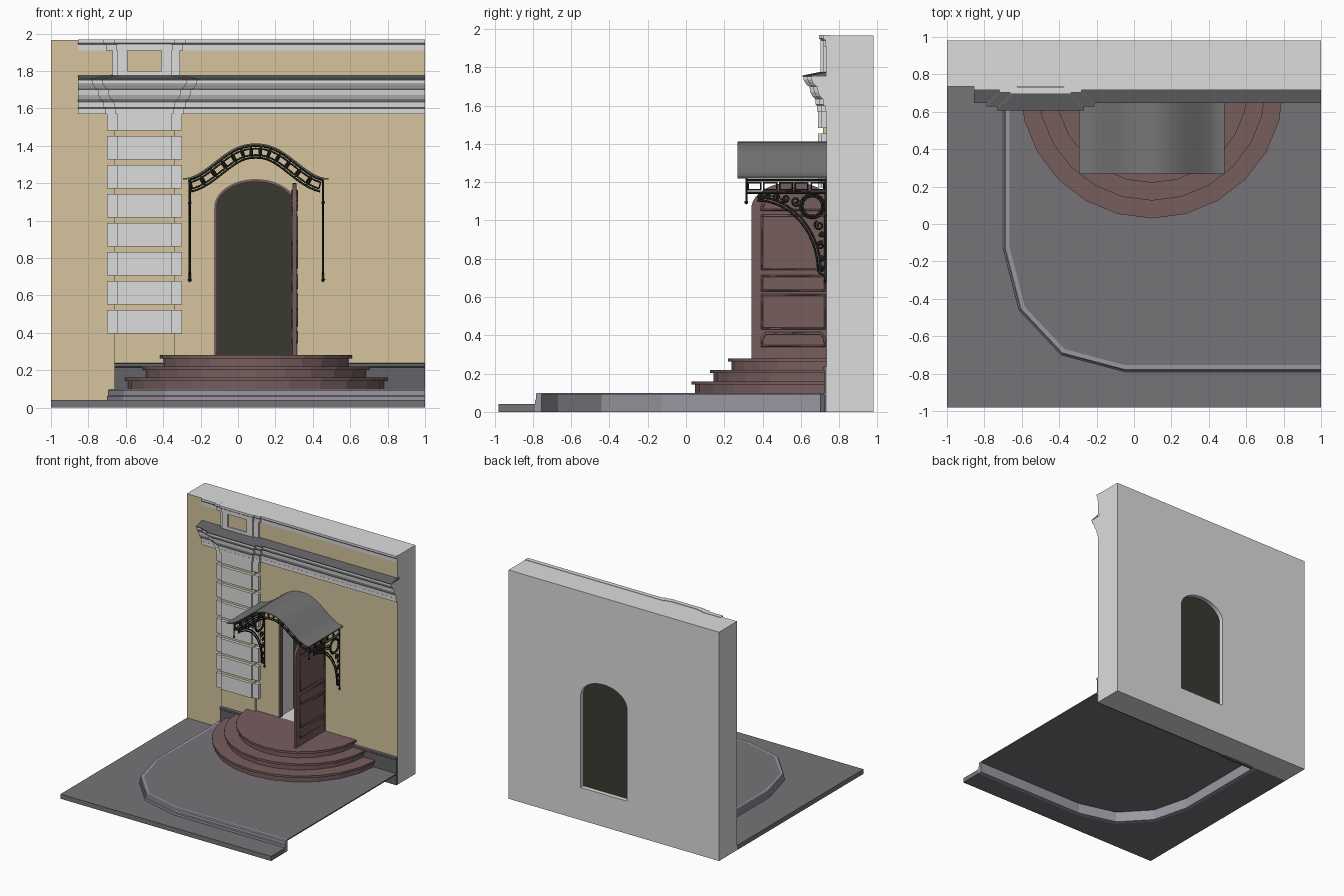
import bpy, bmesh, math
from mathutils import Vector

if "Cube" in bpy.data.objects:
    bpy.data.objects.remove(bpy.data.objects["Cube"])

def mat(name, r, g, b):
    m = bpy.data.materials.new(name)
    m.diffuse_color = (r, g, b, 1)
    m.use_nodes = True
    m.node_tree.nodes["Principled BSDF"].inputs["Base Color"].default_value = m.diffuse_color
    return m

LIGHT = mat("light_plaster", .72, .72, .72)
TAN = mat("tan_plaster", .66, .55, .34)
PAVE = mat("paving_grey", .18, .174, .184)
CURB = mat("curb_stone", .33, .31, .36)
BROWN = mat("red_brown", .185, .11, .11)
IRON = mat("black_iron", .022, .024, .018)
DARK = mat("dark_opening", .042, .042, .03)
METAL = mat("roof_metal", .18, .18, .185)
PLINTH = mat("plinth_grey", .125, .125, .135)
YW = .735          # front plane of the wall
CX = .095          # centre of the doorway

def finish(name, bm, m):
    bmesh.ops.recalc_face_normals(bm, faces=bm.faces)
    me = bpy.data.meshes.new(name)
    bm.to_mesh(me)
    bm.free()
    me.materials.append(m)
    ob = bpy.data.objects.new(name, me)
    bpy.context.collection.objects.link(ob)
    return ob

def prism(name, pts, axis, lo, hi, m):
    """Extrude a flat outline along one axis."""
    place = {'x': lambda p, c: (c, p[0], p[1]), 'y': lambda p, c: (p[0], c, p[1]),
             'z': lambda p, c: (p[0], p[1], c)}[axis]
    bm = bmesh.new()
    a = [bm.verts.new(place(p, lo)) for p in pts]
    b = [bm.verts.new(place(p, hi)) for p in pts]
    bm.faces.new(a)
    bm.faces.new(b[::-1])
    for i in range(len(pts)):
        j = (i + 1) % len(pts)
        bm.faces.new((a[i], a[j], b[j], b[i]))
    return finish(name, bm, m)

def box(name, x0, x1, y0, y1, z0, z1, m):
    return prism(name, [(x0, y0), (x1, y0), (x1, y1), (x0, y1)], 'z', z0, z1, m)

def sweep(name, path, profile, m):
    """Mitred sweep of a closed (outward, z) profile along a plan path."""
    P = [Vector(p) for p in path]
    bm = bmesh.new()
    rings = []
    for i, p in enumerate(P):
        d0 = (p - P[i - 1]).normalized() if i else (P[1] - p).normalized()
        d1 = (P[i + 1] - p).normalized() if i < len(P) - 1 else d0
        n0, n1 = Vector((d0.y, -d0.x)), Vector((d1.y, -d1.x))
        n = (n0 + n1) / (1 + n0.dot(n1))
        rings.append([bm.verts.new((p.x + n.x * d, p.y + n.y * d, z)) for d, z in profile])
    k = len(profile)
    for a, b in zip(rings, rings[1:]):
        for i in range(k):
            j = (i + 1) % k
            bm.faces.new((a[i], a[j], b[j], b[i]))
    bm.faces.new(rings[0])
    bm.faces.new(rings[-1])
    return finish(name, bm, m)

def bars(name, paths, radius, m):
    """Thin square bars; paths is a list of (points, closed)."""
    cu = bpy.data.curves.new(name, 'CURVE')
    cu.dimensions = '3D'
    cu.bevel_depth, cu.bevel_resolution, cu.use_fill_caps = radius, 0, True
    for pts, closed in paths:
        s = cu.splines.new('POLY')
        s.points.add(len(pts) - 1)
        for q, p in zip(s.points, pts):
            q.co = (*p, 1)
        s.use_cyclic_u = closed
    tmp = bpy.data.objects.new(name + "_curve", cu)
    bpy.context.collection.objects.link(tmp)
    dg = bpy.context.evaluated_depsgraph_get()
    me = bpy.data.meshes.new_from_object(tmp.evaluated_get(dg))
    bpy.data.objects.remove(tmp)
    me.materials.clear()
    me.materials.append(m)
    ob = bpy.data.objects.new(name, me)
    bpy.context.collection.objects.link(ob)
    return ob

def arch(c, hw, z0, spring, top, n=20):
    pts = [(c - hw, z0)]
    pts += [(c - hw * math.cos(math.pi * i / n), spring + (top - spring) * math.sin(math.pi * i / n))
            for i in range(n + 1)]
    return pts + [(c + hw, z0)]

# wall with arched doorway
wall = box("wall", -1, 1, YW, .98, 0, 1.965, LIGHT)
cutter = prism("doorway_cutter", arch(CX, .22, .28, 1.07, 1.22), 'y', .5, 1.2, LIGHT)
mod = wall.modifiers.new("doorway", 'BOOLEAN')
mod.object, mod.operation, mod.solver = cutter, 'DIFFERENCE', 'EXACT'
dg = bpy.context.evaluated_depsgraph_get()
cut = bpy.data.meshes.new_from_object(wall.evaluated_get(dg))
wall.modifiers.clear()
wall.data = cut
bpy.data.objects.remove(cutter)
cut.materials.clear()
cut.materials.append(LIGHT)
cut.materials.append(TAN)
for f in cut.polygons:
    f.material_index = 1 if f.normal.y < -.9 else 0
prism("doorway_dark_panel", arch(CX, .22, .28, 1.07, 1.22), 'y', .935, .942, DARK)
fr_o, fr_i = arch(CX, .222, .28, 1.07, 1.222), arch(CX, .208, .28, 1.07, 1.207)
prism("door_frame", fr_o + fr_i[::-1], 'y', .728, .775, BROWN)

# ground, curb and raised paving
edge = [(-.70, YW), (-.70, -.13), (-.615, -.46), (-.39, -.70), (-.05, -.79), (1, -.79)]
prism("ground_slab", [(-1, YW), (-1, -.98), (1, -.98)] + edge[::-1], 'z', 0, .04, PAVE)
sweep("curb", edge, [(0, 0), (0, .06), (-.006, .065), (-.006, .092), (-.012, .1), (-.035, .1), (-.035, 0)], CURB)
inner = [(-.67, YW), (-.67, -.125), (-.59, -.44), (-.375, -.67), (-.045, -.757), (1, -.757)]
prism("raised_paving", inner + [(1, YW)], 'z', .09, .1, PAVE)

# plinth along the wall
sweep("plinth", [(-.66, .70), (-.34, .70), (-.34, .722), (1, .722)],
      [(0, 0), (0, .215), (.006, .22), (.006, .235), (-.02, .24), (-.02, 0)], PLINTH)

# half-round steps with overhanging treads
def half_disc(r):
    return [(CX + r * math.cos(math.pi * i / 12), YW - r * math.sin(math.pi * i / 12)) for i in range(13)]
for i, r in enumerate((.705, .61, .515)):
    z = .1 + .06 * i
    prism(f"step_riser_{i + 1}", half_disc(r - .018), 'z', z, z + .042, BROWN)
    prism(f"step_tread_{i + 1}", half_disc(r), 'z', z + .042, z + .06, BROWN)

# rusticated pilaster
box("pilaster_core", -.66, -.34, .715, YW + .01, .04, 1.60, TAN)
for i in range(8):
    z0 = .397 + .155 * i
    z1 = z0 + .126 if i < 7 else 1.60
    box(f"pilaster_block_wide_{i + 1}", -.70, -.30, .705, YW + .01, z0, z1, LIGHT)
    box(f"pilaster_block_front_{i + 1}", -.645, -.355, .69, .71, z0, z1, LIGHT)

# cornice and attic follow the pilaster in plan
def stepped(a, b):
    return [(-.855, YW), (-.70, YW), (-.70, a), (-.645, a), (-.645, b), (-.355, b),
            (-.355, a), (-.30, a), (-.30, YW), (1, YW)]
sweep("cornice", stepped(.715, .695),
      [(-.03, 1.57), (.01, 1.57), (.01, 1.60), (.018, 1.605), (.02, 1.635), (.036, 1.65), (.046, 1.67),
       (.05, 1.70), (.062, 1.705), (.075, 1.725), (.08, 1.735), (.08, 1.752), (-.03, 1.752)], LIGHT)
sweep("cornice_flashing", stepped(.715, .695),
      [(-.03, 1.75), (.086, 1.75), (.088, 1.757), (.0, 1.775), (-.03, 1.778)], PLINTH)
sweep("attic_band", stepped(.722, .713),
      [(-.02, 1.908), (.005, 1.908), (.006, 1.94), (.018, 1.95), (.018, 1.968), (-.02, 1.968)], LIGHT)
box("attic_pier", -.67, -.31, .718, YW + .01, 1.76, 1.95, LIGHT)
box("attic_panel", -.60, -.40, .713, .72, 1.78, 1.92, TAN)
for n, x0, x1, z0, z1 in (("left", -.645, -.59, 1.76, 1.95), ("right", -.41, -.355, 1.76, 1.95),
                          ("bottom", -.59, -.41, 1.76, 1.80), ("top", -.59, -.41, 1.91, 1.95)):
    box("attic_frame_" + n, x0, x1, .703, .72, z0, z1, LIGHT)

# open door leaf with mouldings on both faces
DY = .557
prism("door_leaf", arch(DY, .216, .28, 1.06, 1.20), 'x', .292, .312, BROWN)
mould = []
for x in (.291, .313):
    for z0, z1 in ((.435, .61), (.635, .71), (.745, 1.025)):
        mould.append(([(x, .397, z0), (x, .725, z0), (x, .725, z1), (x, .397, z1)], True))
    mould.append(([(x, y, z) for y, z in ((.397, .345), (.725, .345), (.725, .385), (.705, .41),
                                          (.417, .41), (.397, .385))], True))
    mould.append(([(x, y, z) for y, z in arch(DY + .004, .165, 1.055, 1.06, 1.16, 12)], True))
bars("door_mouldings", mould, .007, BROWN)

# bell-shaped canopy roof
def roof_z(x):
    u = min(1, abs(x - CX) / .39)
    return 1.222 + .186 * (.5 + .5 * math.cos(math.pi * u ** 1.15))
xs = [CX - .39 + .78 * i / 36 for i in range(37)]
roof = prism("canopy_roof", [(x, roof_z(x) + .004) for x in xs] + [(x, roof_z(x) - .004) for x in xs[::-1]],
             'y', .268, YW + .005, METAL)
roof.select_set(True)
bpy.context.view_layer.objects.active = roof
bpy.ops.object.shade_smooth_by_angle(angle=math.radians(35))

# iron fretwork under the front of the canopy
def under(t, off):
    x = CX + .36 * t
    s = (roof_z(x + .002) - roof_z(x - .002)) / .004
    k = off / math.hypot(1, s)
    return (x + s * k, .315, roof_z(x) - k)
fret = [([under(-1 + i / 20, off) for i in range(41)], False) for off in (.01, .072)]
N = 13
for k in range(N):
    a, b = -1 + 2 * (k + .12) / N, -1 + 2 * (k + .88) / N
    fret.append(([under(a, .024), under((a + b) / 2, .024), under(b, .024),
                  under(b, .058), under((a + b) / 2, .058), under(a, .058)], True))
    fret.append(([under(-1 + 2 * k / N, .01), under(-1 + 2 * k / N, .072)], False))
bars("canopy_front_fretwork", fret, .0055, IRON)

# iron side rails and scroll brackets
def ring(x, y, z, r, n=16):
    return ([(x, y + r * math.cos(2 * math.pi * i / n), z + r * math.sin(2 * math.pi * i / n))
             for i in range(n)], True)
def spiral(x, y, z, r, start, turn):
    return ([(x, y + r * (1 - i / 22) * math.cos(start + turn * i / 18 * 2 * math.pi),
              z + r * (1 - i / 22) * math.sin(start + turn * i / 18 * 2 * math.pi)) for i in range(19)], False)
def quarter(x, r_y, r_z):
    return ([(x, .37 + r_y * math.sin(math.pi / 2 * i / 14), .73 + r_z * math.cos(math.pi / 2 * i / 14))
             for i in range(15)], False)

for side, x in (("left", -.258), ("right", .455)):
    rail = [([(x, .315, z), (x, YW, z)], False) for z in (1.21, 1.145)]
    for k in range(5):
        y0 = .325 + .082 * k
        rail.append(([(x, y0, 1.16), (x, y0 + .066, 1.16), (x, y0 + .066, 1.196), (x, y0, 1.196)], True))
    rail.append(([(x, .315, 1.22), (x, .315, 1.10)], False))
    bars(f"canopy_side_rail_{side}", rail, .0055, IRON)
    br = [([(x, .728, 1.21), (x, .728, .69)], False), quarter(x, .32, .375), quarter(x, .335, .392),
          ([(x, .69, .73), (x, .728, .71)], False),
          ring(x, .66, 1.075, .064), ring(x, .66, 1.075, .052)]
    for y, z, r, a, t in ((.71, .745, .016, 0, 1.4), (.712, .80, .014, 3, -1.4), (.703, .87, .022, 1, 1.4),
                          (.712, .925, .015, 4, -1.4), (.695, .975, .026, 2, 1.4), (.575, 1.10, .028, 0, -1.4),
                          (.52, 1.115, .022, 3, 1.4), (.47, 1.122, .017, 1, -1.4), (.425, 1.127, .014, 0, 1.4),
                          (.39, 1.12, .02, 4, 1.4)):
        br.append(spiral(x, y, z, r, a, t))
    bars(f"scroll_bracket_{side}", br, .0058, IRON)
    # hanging finials
    for n, y, z in (("front", .315, 1.095), ("wall", .727, .682)):
        bm = bmesh.new()
        bmesh.ops.create_icosphere(bm, subdivisions=1, radius=.011)
        bmesh.ops.translate(bm, verts=bm.verts, vec=(x, y, z))
        finish(f"finial_{n}_{side}", bm, IRON)
